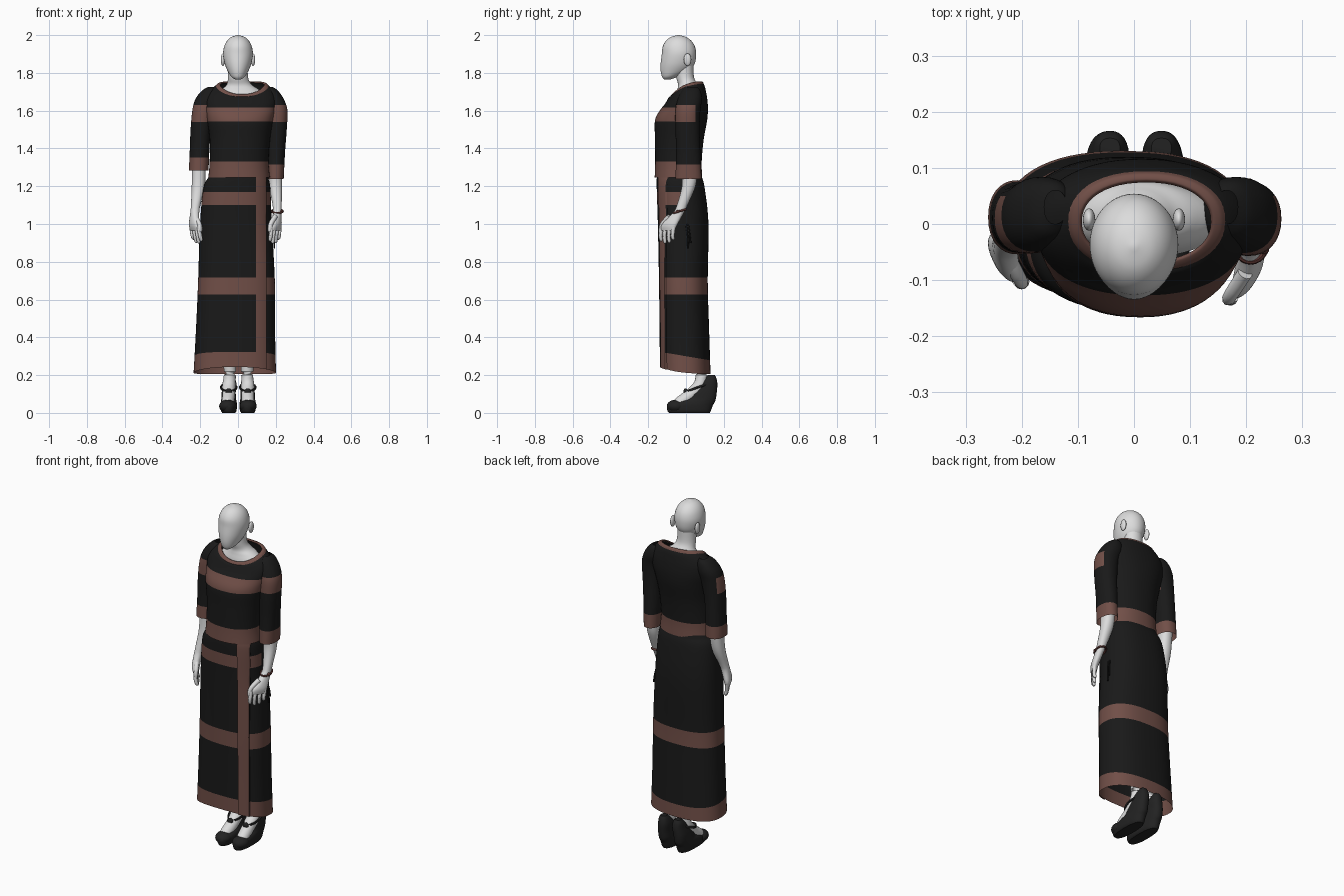
import bpy, bmesh, math
from mathutils import Vector, Matrix

if "Cube" in bpy.data.objects:
    bpy.data.objects.remove(bpy.data.objects["Cube"])


def material(name, rgb):
    m = bpy.data.materials.new(name)
    m.diffuse_color = (*rgb, 1)
    m.use_nodes = True
    m.node_tree.nodes["Principled BSDF"].inputs["Base Color"].default_value = m.diffuse_color
    return m


SKIN = material("pale grey mannequin", (0.72, 0.72, 0.72))
BLACK = material("black cloth", (0.010, 0.010, 0.010))
BROWN = material("brown trim", (0.165, 0.078, 0.064))
SHOE = material("shoe black", (0.016, 0.016, 0.016))
BEAD = material("dark red beads", (0.10, 0.035, 0.03))


def finish(name, bm, mats):
    bmesh.ops.recalc_face_normals(bm, faces=bm.faces)
    for f in bm.faces:
        f.smooth = True
    me = bpy.data.meshes.new(name)
    bm.to_mesh(me)
    bm.free()
    for m in mats:
        me.materials.append(m)
    ob = bpy.data.objects.new(name, me)
    bpy.context.collection.objects.link(ob)
    return ob


def spline(rows, sub):
    """Catmull-Rom interpolation of equal-length tuples."""
    out = []
    for i in range(len(rows) - 1):
        a, b, c, d = (rows[max(i - 1, 0)], rows[i], rows[i + 1], rows[min(i + 2, len(rows) - 1)])
        for k in range(sub):
            t = k / sub
            out.append([0.5 * (2 * q + (r - p) * t + (2 * p - 5 * q + 4 * r - s) * t * t
                               + (3 * q - p - 3 * r + s) * t ** 3) for p, q, r, s in zip(a, b, c, d)])
    return out + [list(rows[-1])]


def bridge(bm, loops, caps):
    n = len(loops[0])
    for a, b in zip(loops, loops[1:]):
        for i in range(n):
            bm.faces.new((a[i], a[(i + 1) % n], b[(i + 1) % n], b[i]))
    if caps:
        bm.faces.new(loops[0])
        bm.faces.new(loops[-1])


def loft(name, rings, mats, cuts=(), rule=None, n=48, p=2.2, sub=5, caps=False, raised=None):
    """Stack of rounded sections (z, cx, cy, rx, ry, front drop, turn)."""
    bm = bmesh.new()
    loops = []
    for z, cx, cy, rx, ry, drop, turn in spline([tuple(r) + (0,) * (7 - len(r)) for r in rings], sub):
        loop = []
        for i in range(n):
            a = 2 * math.pi * i / n
            c, s = math.cos(a), math.sin(a)
            x = rx * math.copysign(abs(c) ** (2 / p), c)
            y = ry * math.copysign(abs(s) ** (2 / p), s)
            ct, st = math.cos(turn), math.sin(turn)
            loop.append(bm.verts.new((cx + x * ct - y * st, cy + x * st + y * ct,
                                      z - drop * ((1 - s) / 2) ** 2.3)))
        loops.append(loop)
    bridge(bm, loops, caps)
    for co, no in cuts:
        bmesh.ops.bisect_plane(bm, geom=bm.verts[:] + bm.edges[:] + bm.faces[:], plane_co=co, plane_no=no)
    if rule:
        for f in bm.faces:
            f.material_index = rule(f.calc_center_median())
    if raised:
        sel = [f for f in bm.faces if raised(f.calc_center_median())]
        r = bmesh.ops.extrude_face_region(bm, geom=sel)
        bmesh.ops.translate(bm, vec=(0, -0.008, 0), verts=[g for g in r["geom"] if isinstance(g, bmesh.types.BMVert)])
    return finish(name, bm, mats)


def tube(name, pts, mat, n=12, sub=4):
    """Round tube through points (x, y, z, radius)."""
    bm = bmesh.new()
    rows = spline(pts, sub)
    loops = []
    for i, r in enumerate(rows):
        t = Vector(rows[min(i + 1, len(rows) - 1)][:3]) - Vector(rows[max(i - 1, 0)][:3])
        q = t.to_track_quat('Z', 'X')
        loops.append([bm.verts.new(Vector(r[:3]) + q @ Vector((r[3] * math.cos(2 * math.pi * k / n),
                      r[3] * math.sin(2 * math.pi * k / n), 0))) for k in range(n)])
    bridge(bm, loops, True)
    return finish(name, bm, [mat])


def ball(name, loc, scale, mat):
    bm = bmesh.new()
    bmesh.ops.create_uvsphere(bm, u_segments=20, v_segments=12, radius=1,
                              matrix=Matrix.Translation(loc) @ Matrix.Diagonal((*scale, 1)))
    return finish(name, bm, [mat])


def band(name, loc, rx, ry, tilt, r, mat):
    """Closed thin ring, tilted about x."""
    pts = []
    for i in range(25):
        a = 2 * math.pi * i / 24
        pts.append((loc[0] + rx * math.cos(a), loc[1] + ry * math.sin(a), loc[2] + tilt * math.sin(a), r))
    return tube(name, pts, mat, 8, 1)


def level(*zs):
    return [((0, 0, z), (0, 0, 1)) for z in zs]


# Head, ears and neck
loft("head", [(1.766, 0, -.098, .016, .018), (1.78, 0, -.085, .036, .042), (1.81, 0, -.06, .055, .074),
              (1.85, 0, -.044, .071, .09), (1.90, 0, -.037, .079, .091), (1.94, 0, -.038, .073, .085),
              (1.97, 0, -.039, .058, .067), (1.99, 0, -.04, .035, .04), (2.0, 0, -.04, .004, .004)],
     [SKIN], p=2, caps=True)
loft("neck", [(1.64, .015, .01, .15, .07), (1.685, .015, .012, .125, .065), (1.715, .012, .015, .095, .06),
              (1.74, .006, .01, .065, .052), (1.78, 0, -.005, .053, .047), (1.87, 0, -.01, .052, .05)],
     [SKIN], p=2, caps=True)
for s in (-1, 1):
    ball("ear", (s * .08, .008, 1.87), (.011, .02, .033), SKIN)

# Blouse body with chest band and hem band
loft("blouse", [(1.245, .006, -.04, .163, .126), (1.33, .006, -.04, .156, .123), (1.45, .01, -.035, .16, .129),
                (1.55, .012, -.026, .175, .138), (1.615, .014, -.008, .188, .124, .005),
                (1.665, .015, .0, .19, .112, .03), (1.70, .017, .003, .178, .103, .045),
                (1.73, .02, .004, .155, .095, .06), (1.75, .022, .004, .133, .084, .075)],
     [BLACK, BROWN], level(1.33, 1.543, 1.617) + [((0, -.02, 0), (0, 1, 0))],
     lambda c: int(c.z < 1.33 or (1.543 < c.z < 1.617 and c.y < -.02)), n=64)
loft("neckline_trim", [(1.742, .022, .004, .142, .09, .073), (1.752, .022, .004, .133, .085, .073),
                       (1.755, .022, .004, .12, .075, .068), (1.748, .022, .004, .115, .07, .066)],
     [BROWN])

# Sleeves with upper band and cuff
cuff_left, cuff_right = 1.352, 1.315
sleeve_cuts = level(1.54, 1.63) + [((0, .05, 0), (0, 1, 0))]
for name, cuff, rings in (
    ("left_sleeve", cuff_left, [(1.725, -.14, .03, .02, .03), (1.705, -.15, .027, .042, .05),
        (1.66, -.165, .02, .061, .064), (1.60, -.182, .012, .06, .064), (1.50, -.197, .01, .054, .062),
        (1.40, -.203, .012, .052, .062), (1.282, -.208, .012, .052, .066)]),
    ("right_sleeve", cuff_right, [(1.725, .165, .03, .02, .03), (1.705, .17, .027, .042, .05),
        (1.66, .182, .02, .061, .064), (1.60, .201, .01, .061, .066), (1.50, .203, .008, .055, .064),
        (1.38, .2, .012, .049, .064), (1.238, .198, .013, .044, .069)])):
    loft(name, rings, [BLACK, BROWN], sleeve_cuts + level(cuff),
         lambda c: int(c.z < cuff or (1.54 < c.z < 1.63 and c.y < .05)), n=32)

# Wrap skirt with horizontal bands and a raised front edge strip
def skirt_rule(c):
    strip = .095 < c.x < .15 and c.y < -.03
    bands = c.z + .17 * c.y < .30 or .626 < c.z < .716 or (1.10 < c.z < 1.17 and c.y < -.03)
    return int(strip or bands)


loft("skirt", [(1.29, .005, -.035, .145, .11), (1.25, .002, -.035, .157, .119), (1.19, -.006, -.028, .177, .127),
               (1.0, -.011, -.015, .19, .134), (.7, -.008, -.014, .203, .129), (.45, -.013, -.009, .209, .131),
               (.205, -.017, -.004, .218, .134, -.038)],
     [BLACK, BROWN],
     level(.626, .716, 1.10, 1.17) + [((0, 0, .30), (0, .17, 1)), ((0, -.03, 0), (0, 1, 0)),
                                     ((.095, 0, 0), (1, 0, 0)), ((.15, 0, 0), (1, 0, 0))],
     skirt_rule, n=64, p=2.4, sub=6, raised=lambda c: .095 < c.x < .15 and c.y < -.03)
for k in (0, 1):
    tube("tie_cord", [(.178, .0 + .012 * k, 1.0, .004), (.19, .008 + .012 * k, .94, .004),
                      (.192, .012 + .012 * k, .87 + .03 * k, .005)], BLACK, 8)

# Forearms and palms
loft("left_forearm", [(1.33, -.207, .012, .036, .042), (1.2, -.21, .0, .035, .036), (1.1, -.224, -.03, .025, .027),
                      (1.06, -.229, -.042, .023, .028, 0, .3), (1.0, -.232, -.058, .021, .046, 0, .45),
                      (.965, -.227, -.064, .014, .044, 0, .5)], [SKIN], n=24, caps=True)
loft("right_forearm", [(1.29, .2, .02, .034, .042), (1.2, .2, .014, .034, .036), (1.1, .207, -.02, .024, .028),
                       (1.06, .208, -.04, .022, .029, 0, -.3), (1.0, .203, -.085, .02, .045, 0, -.5),
                       (.965, .198, -.097, .014, .042, 0, -.6)], [SKIN], n=24, caps=True)

# Fingers and thumbs, fanned across each palm
for name, px, py, dx, dy, lean in (("left", -.227, -.064, .020, -.036, .012),
                                   ("right", .198, -.097, -.022, -.032, -.006)):
    for k, low in zip((-1, -.35, .35, 1), (.915, .9, .897, .908)):
        x, y = px + dx * k, py + dy * k
        tube(name + "_finger", [(x, y, .985, .011), (x + lean * .5, y - .006, .94, .0105),
                                (x + lean, y - .003, low + .008, .009), (x + lean, y - .002, low, .003)], SKIN, 10)
    x, y = px + dx * 1.1, py + dy * 1.1
    tube(name + "_thumb", [(px, py + .01, 1.04, .014), (x, y + .008, 1.0, .013),
                           (x + dx * .3, y - .003, .965, .010), (x + dx * .3, y - .003, .945, .004)], SKIN, 10)

# Bracelet
band("bracelet", (.208, -.033, 1.068), .029, .034, .010, .0055, BEAD)
ball("bracelet_bead", (.232, -.045, 1.066), (.009, .009, .009), BEAD)

# Lower legs, feet and wedge shoes
for s, heel, toe in ((-1, -.043, -.055), (1, .049, .054)):
    side = "left" if s < 0 else "right"
    mid = (heel + toe) / 2
    tube(side + "_leg", [(heel, .065, .50, .045), (heel, .075, .30, .036), (heel, .082, .20, .032),
                         (mid, .07, .14, .035), (mid, .02, .092, .034), (toe, -.035, .052, .032),
                         (toe, -.06, .04, .022)], SKIN, 20)
    loft(side + "_shoe", [(0, mid, .018, .034, .108), (.012, mid, .017, .041, .115), (.04, mid, .021, .044, .121),
                          (.058, mid, .042, .042, .111), (.075, mid, .078, .039, .08), (.11, mid, .094, .037, .069),
                          (.15, heel, .11, .035, .056), (.18, heel, .128, .028, .034),
                          (.2, heel, .135, .018, .018)], [SHOE], n=32, p=2.4, sub=4, caps=True)
    # toe cap, instep strap and bow
    ball(side + "_toe_cap", (toe, -.052, .036), (.045, .05, .034), SHOE)
    band(side + "_strap", (mid, .062, .135), .041, .056, .02, .006, SHOE)
    ball(side + "_bow", (mid, -.002, .112), (.018, .012, .018), SHOE)

# Smooth shading with sharp creases kept
for ob in bpy.data.objects:
    ob.select_set(True)
    bpy.context.view_layer.objects.active = ob
bpy.ops.object.shade_smooth_by_angle(angle=math.radians(45))
